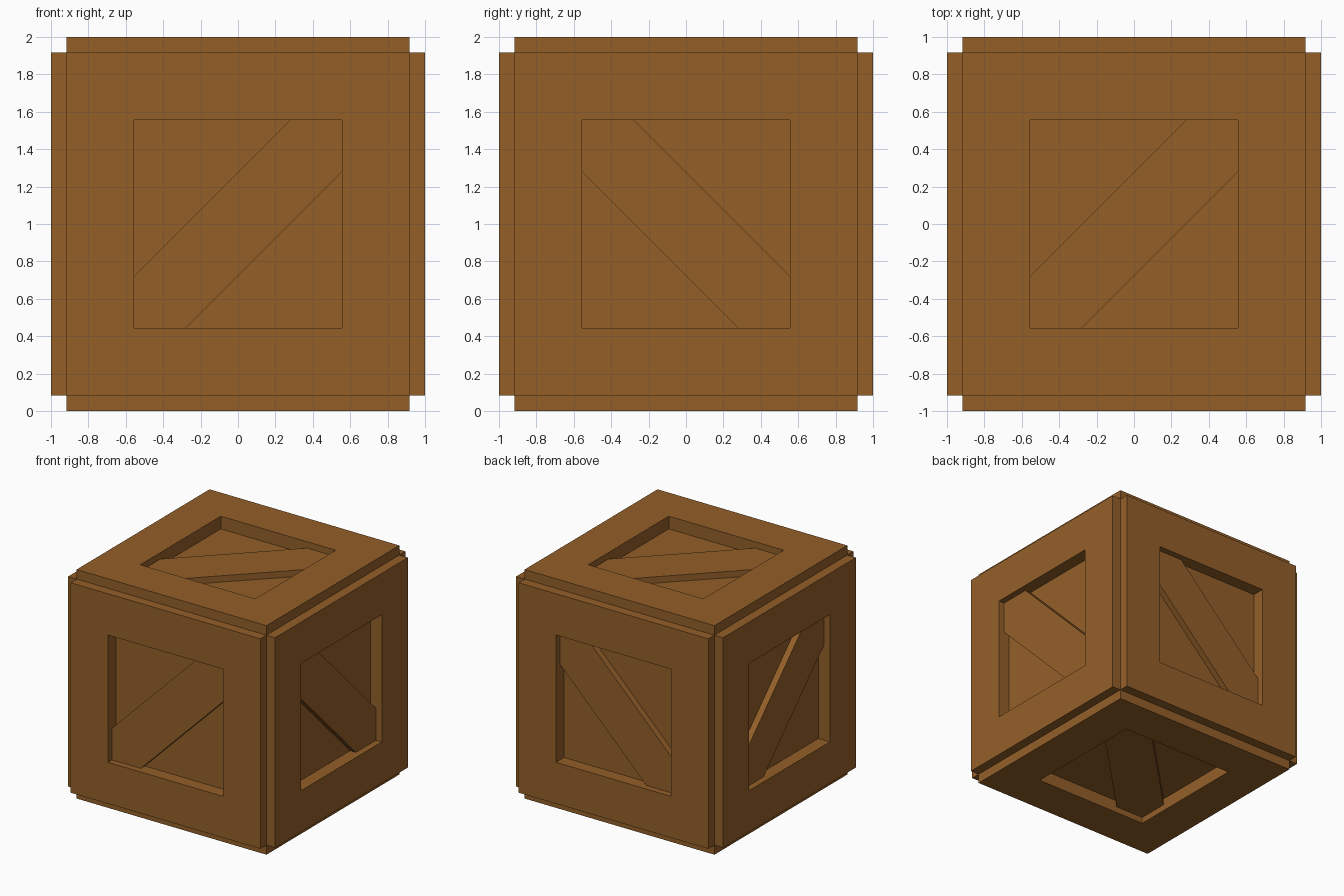
import bpy, bmesh
from mathutils import Vector

if "Cube" in bpy.data.objects:
    bpy.data.objects.remove(bpy.data.objects["Cube"])

EDGE = 11 / 12      # half size inside the notched edges
OPEN = 5 / 9        # half size of each panel opening
RECESS = 1 / 9      # depth of the panel
BAND = OPEN / 2     # diagonal half width, measured along an axis

wood = bpy.data.materials.new("wood")
wood.diffuse_color = (0.295, 0.116, 0.022, 1)
wood.use_nodes = True
wood.node_tree.nodes["Principled BSDF"].inputs["Base Color"].default_value = wood.diffuse_color


def finish(name, bm):
    bmesh.ops.recalc_face_normals(bm, faces=bm.faces)
    mesh = bpy.data.meshes.new(name)
    bm.to_mesh(mesh)
    bm.free()
    mesh.materials.append(wood)
    obj = bpy.data.objects.new(name, mesh)
    obj.location.z = 1
    bpy.context.collection.objects.link(obj)


# Crate body: raise each side, outline its frame, sink its panel
bm = bmesh.new()
bmesh.ops.create_cube(bm, size=2 * EDGE)
sides = bm.faces[:]
for thickness, depth in ((0, 1 - EDGE), (EDGE - OPEN, 0), (0, -RECESS)):
    bmesh.ops.inset_individual(bm, faces=sides, thickness=thickness,
                               depth=depth, use_even_offset=True)
finish("crate_body", bm)


# Diagonal brace: a clipped bar with its ends tucked into the frame
def brace(name, u, v, w):
    a = OPEN + 0.01
    b = a - BAND
    outline = [(-a, -a), (-b, -a), (a, b), (a, a), (b, a), (-a, -b)]
    u, v, w = Vector(u), Vector(v), Vector(w)
    bm = bmesh.new()
    base = bm.faces.new([bm.verts.new(u * p + v * q + w * (1 - RECESS - 0.01))
                         for p, q in outline])
    top = bmesh.ops.extrude_face_region(bm, geom=[base], use_keep_orig=True)["geom"]
    bmesh.ops.translate(bm, vec=w * (RECESS / 2 + 0.01),
                        verts=[e for e in top if isinstance(e, bmesh.types.BMVert)])
    finish(name, bm)


# Opposite sides carry mirrored braces
for s, (fb, lr, tb) in ((-1, ("front", "left", "bottom")), (1, ("back", "right", "top"))):
    brace(fb + "_brace", (1, 0, 0), (0, 0, 1), (0, s, 0))
    brace(lr + "_brace", (0, 1, 0), (0, 0, -1), (s, 0, 0))
    brace(tb + "_brace", (1, 0, 0), (0, 1, 0), (0, 0, s))
